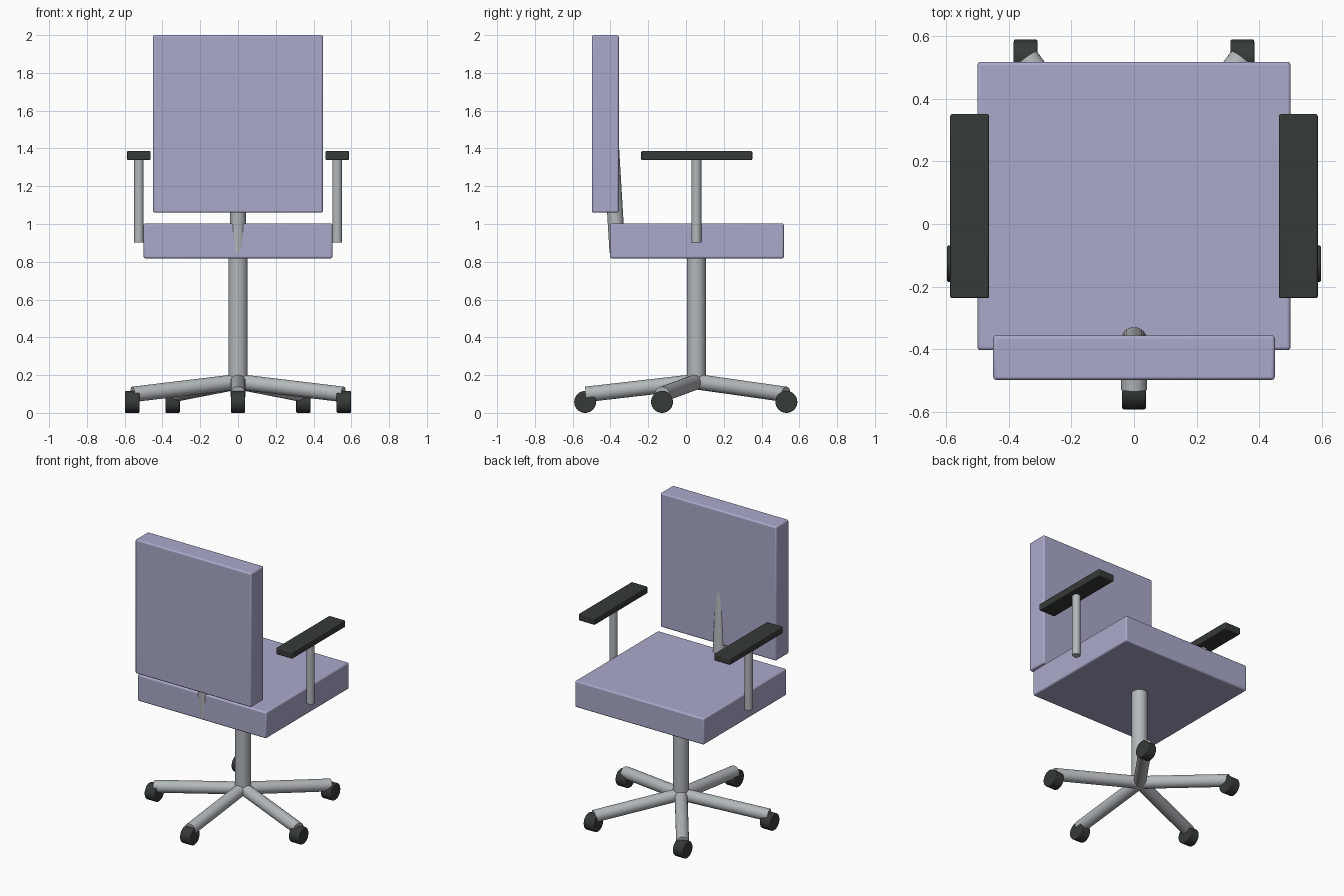
import bpy, math
from mathutils import Vector

if "Cube" in bpy.data.objects:
    bpy.data.objects.remove(bpy.data.objects["Cube"])


def material(name, rgb):
    m = bpy.data.materials.new(name)
    m.diffuse_color = (*rgb, 1)
    m.use_nodes = True
    m.node_tree.nodes["Principled BSDF"].inputs["Base Color"].default_value = m.diffuse_color
    return m


FABRIC = material("lavender fabric", (0.40, 0.40, 0.60))
METAL = material("grey metal", (0.45, 0.48, 0.50))
RUBBER = material("dark plastic", (0.035, 0.043, 0.041))


def finish(ob, name, mat, bevel=0.0):
    ob.name = name
    ob.data.materials.append(mat)
    if bevel:
        b = ob.modifiers.new("rounded edges", "BEVEL")
        b.width = bevel
        b.segments = 3
        b.limit_method = "ANGLE"
        b.angle_limit = math.radians(40)
    bpy.ops.object.shade_smooth_by_angle(angle=math.radians(35))
    return ob


def box(name, lo, hi, mat, bevel):
    lo, hi = Vector(lo), Vector(hi)
    bpy.ops.mesh.primitive_cube_add(size=1, location=(lo + hi) / 2)
    ob = bpy.context.object
    ob.scale = hi - lo
    bpy.ops.object.transform_apply(location=False, rotation=False, scale=True)
    return finish(ob, name, mat, bevel)


def rod(name, a, b, radius, mat, bevel=0.0):
    a, b = Vector(a), Vector(b)
    d = b - a
    bpy.ops.mesh.primitive_cylinder_add(vertices=32, radius=radius, depth=d.length, location=(a + b) / 2)
    ob = bpy.context.object
    ob.rotation_euler = d.to_track_quat("Z", "Y").to_euler()
    return finish(ob, name, mat, bevel)


CY = 0.055  # depth position of the central column

# Cushions
box("seat", (-0.5, -0.403, 0.818), (0.5, 0.518, 1.003), FABRIC, 0.01)
box("backrest", (-0.45, -0.498, 1.06), (0.45, -0.356, 2.0), FABRIC, 0.01)

# Slanted support joining the seat and backrest
rod("back_support", (0, -0.363, 0.85), (0, -0.405, 1.55), 0.042, METAL)

# Armrests on posts
for side, s in (("left", -1), ("right", 1)):
    rod(f"{side}_arm_post", (s * 0.525, CY, 0.902), (s * 0.525, CY, 1.36), 0.026, METAL, 0.003)
    x0, x1 = sorted((s * 0.463, s * 0.587))
    box(f"{side}_armrest", (x0, -0.237, 1.338), (x1, 0.351, 1.386), RUBBER, 0.006)

# Central column
rod("column", (0, CY, 0.165), (0, CY, 0.83), 0.051, METAL)

# Five-spoke base with wheels that all roll front to back
for i in range(5):
    a = math.radians(-90 + 72 * i)
    ux, uy = math.cos(a), math.sin(a)
    rod(f"base_leg_{i + 1}", (0, CY, 0.165), (ux * 0.585, CY + uy * 0.585, 0.098), 0.041, METAL)
    wx, wy = ux * 0.589, CY + uy * 0.589
    rod(f"wheel_{i + 1}", (wx - 0.038, wy, 0.058), (wx + 0.038, wy, 0.058), 0.058, RUBBER, 0.006)
